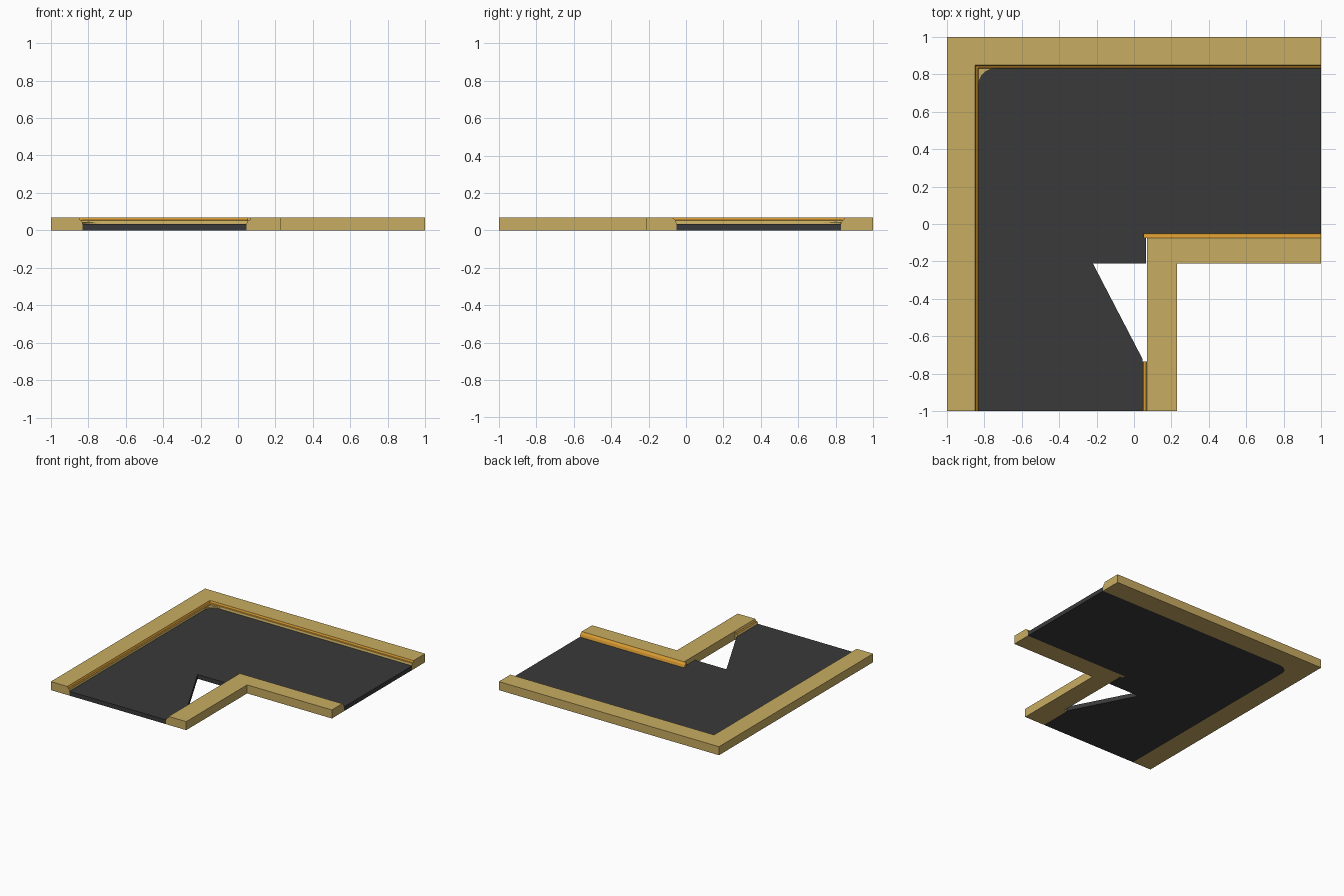
import bpy, bmesh, math

if "Cube" in bpy.data.objects:
    bpy.data.objects.remove(bpy.data.objects["Cube"])


def material(name, rgb):
    m = bpy.data.materials.new(name)
    m.diffuse_color = (*rgb, 1)
    m.use_nodes = True
    m.node_tree.nodes["Principled BSDF"].inputs["Base Color"].default_value = m.diffuse_color
    return m


TAN = material("tan stone", (0.578, 0.413, 0.122))
ORANGE = material("orange edge", (0.658, 0.314, 0.03))
DARK = material("dark asphalt", (0.042, 0.042, 0.042))


def finish(name, bm, mats):
    bmesh.ops.recalc_face_normals(bm, faces=bm.faces)
    mesh = bpy.data.meshes.new(name)
    bm.to_mesh(mesh)
    bm.free()
    for m in mats:
        mesh.materials.append(m)
    ob = bpy.data.objects.new(name, mesh)
    bpy.context.collection.objects.link(ob)


def slab(name, outline, height, mat):
    """Extrude a flat outline up from the ground."""
    bm = bmesh.new()
    face = bm.faces.new([bm.verts.new((x, y, 0)) for x, y in outline])
    ext = bmesh.ops.extrude_face_region(bm, geom=[face])["geom"]
    top = [v for v in ext if isinstance(v, bmesh.types.BMVert)]
    bmesh.ops.translate(bm, vec=(0, 0, height), verts=top)
    finish(name, bm, [mat])


def sweep(name, sections, orange=()):
    """Join matching cross-sections; the listed strips become orange."""
    bm = bmesh.new()
    rings = [[bm.verts.new(p) for p in s] for s in sections]
    n = len(rings[0])
    for a, b in zip(rings, rings[1:]):
        for i in range(n):
            j = (i + 1) % n
            f = bm.faces.new((a[i], a[j], b[j], b[i]))
            f.material_index = 1 if i in orange else 0
    bm.faces.new(rings[0])
    bm.faces.new(rings[-1])
    finish(name, bm, [TAN, ORANGE])


H = 0.07

# outer kerb: stepped profile (inset, height) mitred round the corner
profile = [(0, 0), (0, H), (0.15, H), (0.157, 0.056), (0.166, 0.053),
           (0.17, 0.036), (0.17, 0)]
sweep("outer_kerb", [
    [(-1 + d, -1, z) for d, z in profile],
    [(-1 + d, 1 - d, z) for d, z in profile],
    [(1, 1 - d, z) for d, z in profile]], orange=(2, 3))

# inner kerb: plain L block
slab("inner_kerb", [(0.07, -1), (0.23, -1), (0.23, -0.21), (1, -0.21),
                    (1, -0.075), (0.07, -0.075)], H, TAN)

# sloping lips on the road side of the inner kerb
lip = [(0, 0), (0, H), (0.006, 0.055), (0.018, 0.053), (0.025, 0.036), (0.025, 0)]
sweep("inner_kerb_front_lip",
      [[(0.07 - d, y, z) for d, z in lip] for y in (-1, -0.735)], orange=(2,))
slope = [(0, 0), (0, H), (0.018, 0.056), (0.025, 0.036), (0.025, 0)]
sweep("inner_kerb_side_lip",
      [[(x, -0.075 + d, z) for d, z in slope] for x in (0.05, 1)], orange=(1, 2))

# road with a rounded outer corner and a triangular notch
R = 0.09
arc = [(-0.83 + R - R * math.sin(t), 0.83 - R + R * math.cos(t))
       for t in [i * math.pi / 16 for i in range(9)]]
slab("road", [(-0.83, -1), (0.045, -1), (0.045, -0.72), (-0.22, -0.21),
              (0.065, -0.21), (0.065, -0.075), (0.05, -0.075), (0.05, -0.05),
              (1, -0.05), (1, 0.83)] + arc, 0.035, DARK)

# fillet filling the rounded corner behind the road
slab("corner_fillet", [(-0.83, 0.83)] + arc, 0.045, TAN)
